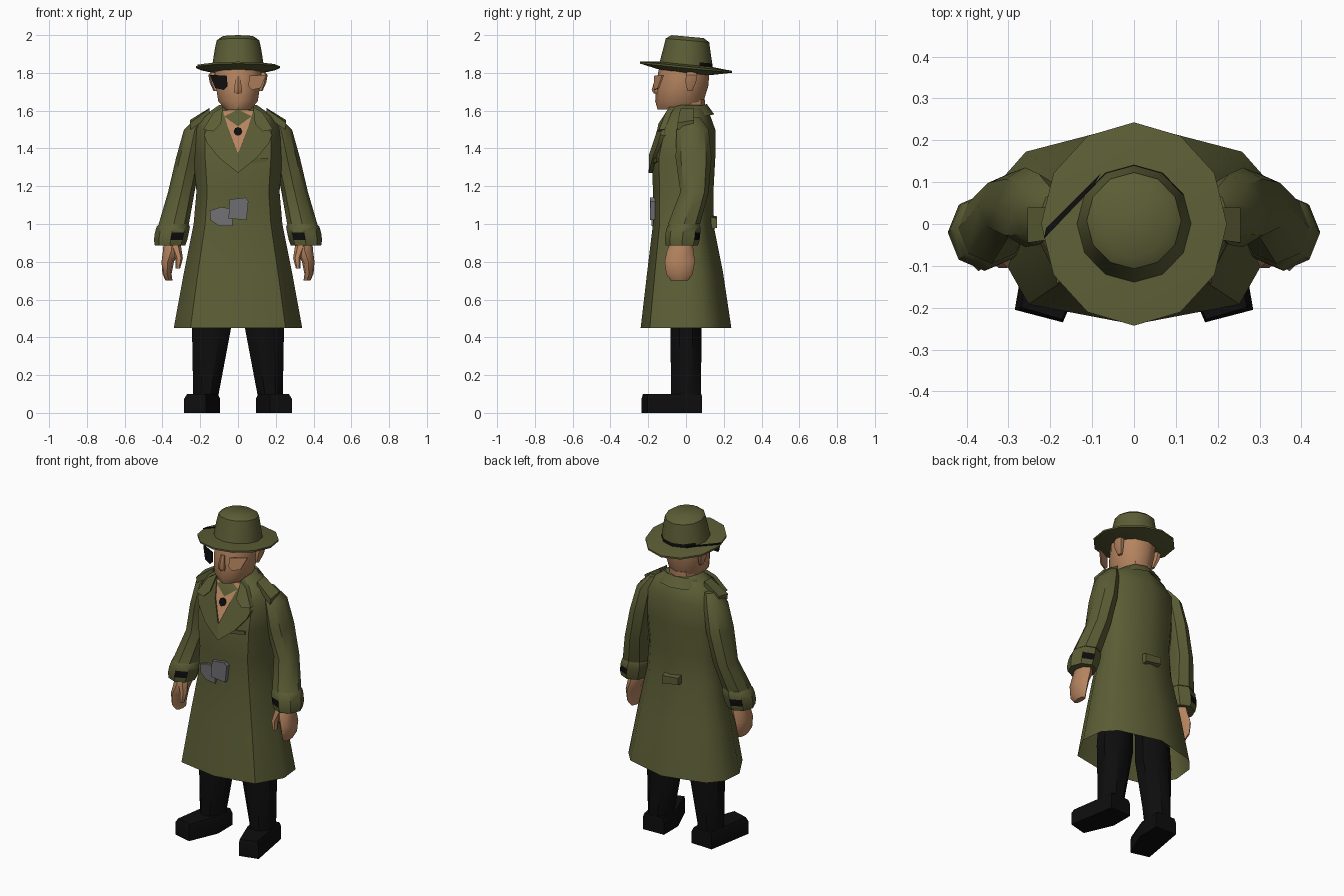
import bpy, bmesh, math

if "Cube" in bpy.data.objects:
    bpy.data.objects.remove(bpy.data.objects["Cube"])

def material(name, rgb):
    m = bpy.data.materials.new(name)
    m.diffuse_color = (*rgb, 1)
    m.use_nodes = True
    m.node_tree.nodes["Principled BSDF"].inputs["Base Color"].default_value = m.diffuse_color
    return m

GREEN = material("olive_cloth", (0.105, 0.11, 0.036))
SKIN = material("skin", (0.46, 0.23, 0.115))
BLACK = material("black", (0.004, 0.004, 0.004))
GREY = material("grey_metal", (0.16, 0.16, 0.17))

def finish(name, bm, mats, rule=None, angle=42):
    bmesh.ops.recalc_face_normals(bm, faces=bm.faces)
    if rule:
        for f in bm.faces:
            f.material_index = rule(f.calc_center_median())
    me = bpy.data.meshes.new(name)
    bm.to_mesh(me)
    bm.free()
    for m in mats:
        me.materials.append(m)
    me.shade_smooth()
    me.set_sharp_from_angle(angle=math.radians(angle))
    ob = bpy.data.objects.new(name, me)
    bpy.context.collection.objects.link(ob)
    return ob

def loft(name, rings, mats, bottom=True, top=True, rule=None, angle=42):
    bm = bmesh.new()
    vs = [[bm.verts.new(p) for p in r] for r in rings]
    n = len(rings[0])
    for a, b in zip(vs, vs[1:]):
        for i in range(n):
            bm.faces.new((a[i], a[(i + 1) % n], b[(i + 1) % n], b[i]))
    if bottom:
        bm.faces.new(vs[0])
    if top:
        bm.faces.new(vs[-1])
    return finish(name, bm, mats, rule, angle)

def oval(z, cx, cy, rx, ry, n=8, turn=0.0, tilt=0.0):
    pts = []
    for i in range(n):
        a = 2 * math.pi * i / n + turn
        y = ry * math.sin(a)
        pts.append((cx + rx * math.cos(a), cy + y, z + tilt * y))
    return pts

def tube(name, sections, mats, s=1, **kw):
    opts = {k: kw.pop(k) for k in ("n", "turn", "tilt") if k in kw}
    rings = [[(s * x, y, z) for x, y, z in oval(*c, **opts)] for c in sections]
    return loft(name, rings, mats, **kw)

def slab(name, front, back, mat):
    return loft(name, [front, back], [mat], angle=35)

# Coat body: height, half width, front y, back y
COAT = [(.45, .34, -.24, .24), (.75, .285, -.205, .195), (1.0, .235, -.175, .145),
        (1.17, .22, -.175, .145), (1.35, .235, -.18, .155), (1.5, .235, -.14, .155),
        (1.57, .185, -.115, .13), (1.63, .10, -.06, .10)]

def coat_ring(z, w, f, b):
    half = [(0, f), (.74 * w, .8 * f), (w, .15 * f), (.96 * w, .4 * b), (.76 * w, .72 * b), (0, b)]
    return [(x, y, z) for x, y in half] + [(-x, y, z) for x, y in half[-2:0:-1]]

loft("coat", [coat_ring(*c) for c in COAT], [GREEN], bottom=False)

def front_y(x, z):
    for (z0, w0, f0, _), (z1, w1, f1, _) in zip(COAT, COAT[1:]):
        if z <= z1:
            break
    t = (z - z0) / (z1 - z0)
    w, f = w0 + t * (w1 - w0), f0 + t * (f1 - f0)
    return f * (1 - .2 * abs(x) / (.74 * w))

def plate(name, pts, mat, off, depth):
    front = [(x, front_y(x, z) - off, z) for x, z in pts]
    return slab(name, front, [(x, y + depth, z) for x, y, z in front], mat)

# Open neck, button, lapels
plate("bare_chest", [(-.085, 1.6), (-.05, 1.5), (0, 1.37), (.05, 1.5), (.085, 1.6)], SKIN, .012, .009)
plate("button", [(.023 * math.cos(i * math.pi / 4), 1.49 + .023 * math.sin(i * math.pi / 4))
                 for i in range(8)], BLACK, .014, .008)
for s, side in ((-1, "left"), (1, "right")):
    plate(side + "_lapel", [(s * x, z) for x, z in
          [(.085, 1.615), (.125, 1.58), (.18, 1.47), (.165, 1.43), (.10, 1.35), (.0, 1.27),
           (0, 1.37), (.05, 1.5)]], GREEN, .02, .03)
    plate(side + "_collar_flap", [(s * x, z) for x, z in
          [(.08, 1.62), (.13, 1.59), (.185, 1.50), (.13, 1.49), (.09, 1.53)]], GREEN, .032, .03)

# Standing collar, high at the back and open at the front
def collar_arc(rx, ry, z, tilt):
    a = [math.radians(-50 + 280 * i / 8) for i in range(9)]
    return [(rx * math.cos(t), .02 + ry * math.sin(t), z + tilt * math.sin(t)) for t in a]

bm = bmesh.new()
arcs = [[bm.verts.new(p) for p in collar_arc(*c)] for c in
        [(.15, .13, 1.56, .02), (.115, .09, 1.615, .02), (.095, .075, 1.605, .02)]]
for a, b in zip(arcs, arcs[1:]):
    for i in range(8):
        bm.faces.new((a[i], a[i + 1], b[i + 1], b[i]))
finish("collar", bm, [GREEN])
plate("breast_pocket", [(.06, 1.32), (.155, 1.33), (.155, 1.35), (.06, 1.345)], GREEN, .008, .02)

# Buckle, loose belt end and rear belt tab
plate("belt_buckle", [(-.05, 1.03), (.045, 1.02), (.055, 1.12), (.04, 1.14), (-.045, 1.13)], GREY, .025, .03)
plate("belt_end", [(-.03, .99), (-.03, 1.08), (-.09, 1.09), (-.15, 1.07), (-.145, 1.02), (-.10, .99)],
      GREY, .012, .02)
slab("rear_belt_tab", [(-.06, .165, 1.0), (.05, .165, .98), (.05, .165, 1.03), (-.06, .165, 1.04)],
     [(-.06, .12, .99), (.05, .12, .97), (.05, .12, 1.04), (-.06, .12, 1.05)], GREEN)

for s, side in ((-1, "left"), (1, "right")):
    # Sleeve with turned cuff; two dark patches on the cuff
    tube(side + "_sleeve", [(1.0, .34, -.01, .08, .085), (1.17, .30, .045, .07, .075),
         (1.35, .26, .04, .068, .095), (1.50, .228, .035, .058, .085), (1.565, .19, .035, .03, .04)],
         [GREEN], s)

    def cuff_colour(c):
        dx, dy = abs(c.x) - .355, c.y + .02
        inner = -.075 < dx < -.01 and dy < -.04
        rear = dx > .02 and dy > .04
        return 1 if .915 < c.z < .96 and (inner or rear) else 0

    tube(side + "_cuff", [(.885, .36, -.022, .08, .085), (.915, .357, -.02, .088, .092),
         (.955, .35, -.016, .09, .092), (.985, .343, -.012, .088, .088), (1.0, .34, -.01, .078, .08)],
         [GREEN, BLACK], s, rule=cuff_colour)
    # Hand and thumb
    tube(side + "_hand", [(.70, .365, -.035, .018, .045), (.735, .376, -.035, .024, .07),
         (.80, .372, -.033, .033, .08), (.86, .352, -.03, .045, .07), (.93, .347, -.02, .045, .05)], [SKIN], s)
    tube(side + "_thumb", [(.765, .318, -.09, .012, .017), (.82, .312, -.083, .02, .025),
         (.885, .332, -.06, .03, .035)], [SKIN], s, n=6)
    # Shoulder strap
    slab(side + "_shoulder_strap",
         [(s * .15, -.03, 1.61), (s * .255, -.045, 1.535), (s * .255, .04, 1.55), (s * .15, .04, 1.615)],
         [(s * .15, -.03, 1.57), (s * .25, -.045, 1.50), (s * .25, .04, 1.51), (s * .15, .04, 1.57)], GREEN)
    # Trouser leg and shoe
    tube(side + "_leg", [(.05, .17, 0, .072, .085), (.10, .17, 0, .073, .085),
         (.45, .14, .0, .112, .09), (.75, .125, 0, .10, .09)], [BLACK], s, turn=math.pi / 8)
    sole = [(.095, .08), (.235, .085), (.285, -.205), (.17, -.235), (.095, -.06)]
    loft(side + "_shoe", [[(s * x, y, 0) for x, y in sole], [(s * x, y, .075) for x, y in sole],
         [(s * (.18 + (x - .18) * .85), y * .97, .10) for x, y in sole]], [BLACK])
    # Ear
    tube(side + "_ear", [(1.705, .118, .02, .012, .015), (1.75, .13, .025, .02, .032),
         (1.79, .135, .03, .022, .035), (1.81, .125, .025, .012, .02)], [SKIN], s, n=6)
    # Eye plates: dark lens on one side only
    lens = [(.15, -.125, 1.79), (.06, -.168, 1.785), (.055, -.172, 1.73), (.075, -.168, 1.71), (.12, -.15, 1.72)]
    lens = [(s * x, y, z) for x, y, z in lens]
    slab(side + "_lens", lens, [(x, y + .009, z) for x, y, z in lens], BLACK if s < 0 else SKIN)

# Head, neck and nose
tube("head", [(1.605, 0, -.035, .07, .115), (1.65, 0, -.035, .11, .128), (1.73, 0, -.02, .123, .138),
     (1.80, 0, -.012, .128, .136), (1.85, 0, -.01, .12, .125)], [SKIN], n=10, turn=math.pi / 10)
tube("neck", [(1.5, 0, .01, .09, .08), (1.58, 0, .02, .085, .08), (1.66, 0, .03, .08, .07)], [SKIN], n=8)
tube("nose", [(1.69, 0, -.15, .022, .02), (1.71, 0, -.155, .024, .027), (1.78, 0, -.145, .014, .015)],
     [SKIN], n=6, turn=math.pi / 6)

# Hat: dished, tilted brim, tapering crown, dark strip at the back of the crown
tube("hat_brim", [(1.80, 0, 0, .12, .125), (1.825, 0, 0, .222, .243), (1.835, 0, 0, .222, .243),
     (1.845, 0, 0, .13, .14)], [GREEN], n=12, turn=math.pi / 2, tilt=-.10)
tube("hat_crown", [(1.835, 0, 0, .138, .142), (1.862, 0, .002, .133, .137), (1.92, 0, .005, .124, .125),
     (1.972, 0, .008, .113, .115), (1.992, 0, .008, .085, .085)], [GREEN, BLACK], n=12,
     turn=math.pi / 2, tilt=-.09, rule=lambda c: int(c.y > .06 and c.z < 1.855 and c.x < .11))
strip = [(-.08, .12, 1.839), (-.21, -.01, 1.842), (-.215, -.035, 1.844), (-.10, .085, 1.841)]
slab("hat_band_tail", strip, [(x, y, z - .008) for x, y, z in strip], BLACK)
